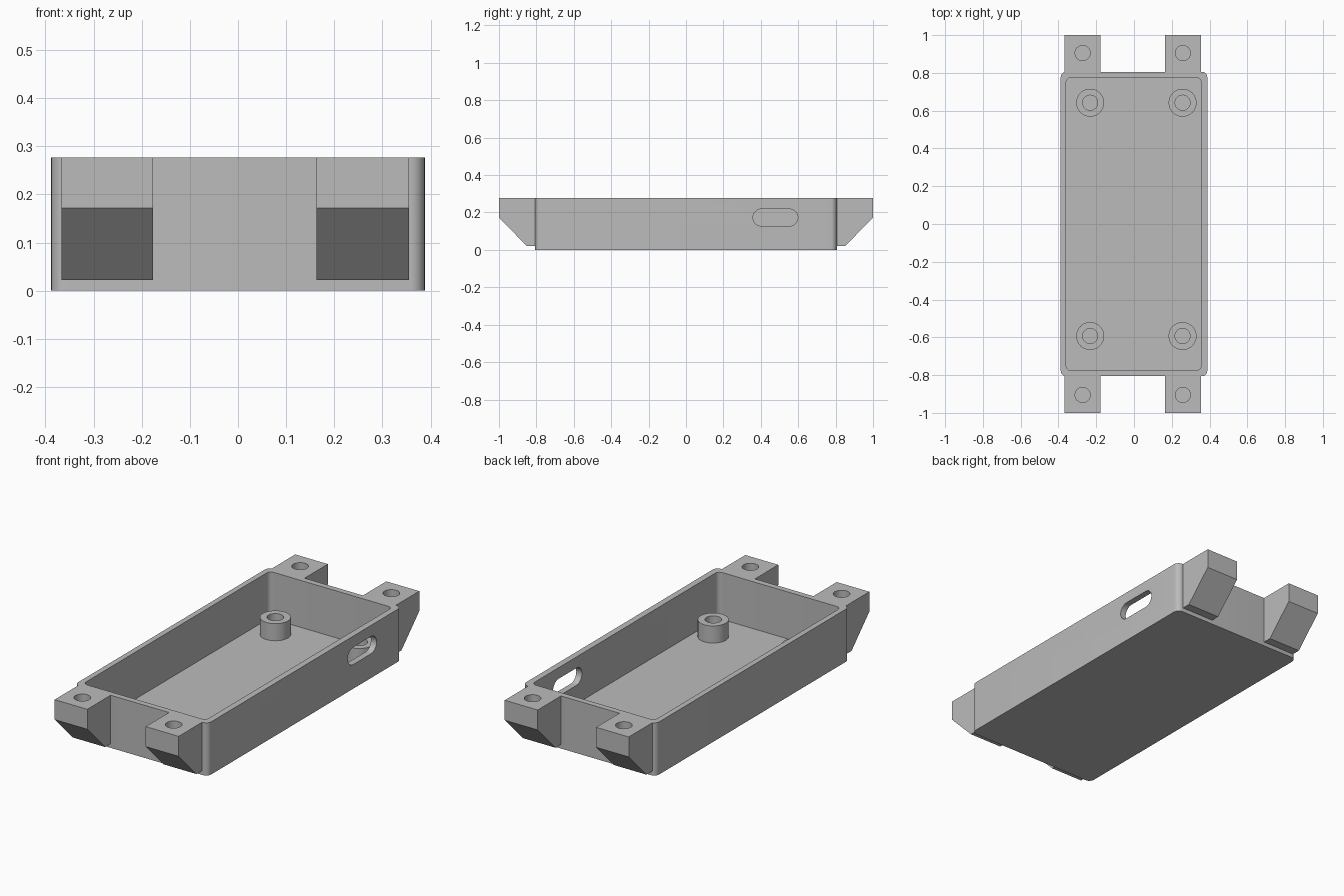
import bpy, bmesh, math
from mathutils import Vector

cube = bpy.data.objects.get("Cube")
if cube:
    bpy.data.objects.remove(cube, do_unlink=True)

GREY = (0.5, 0.5, 0.5, 1.0)
grey = bpy.data.materials.new("plain grey")
grey.use_nodes = True
grey.diffuse_color = GREY
grey.node_tree.nodes["Principled BSDF"].inputs["Base Color"].default_value = GREY

HEIGHT, FLOOR = 0.277, 0.03
HALF_X, HALF_Y, WALL = 0.388, 0.806, 0.031


def prism(name, outline, low, high, axis="z"):
    """Extrude an outline: (x, y) along z, or (y, z) along x."""
    bm = bmesh.new()
    verts = [bm.verts.new((a, b, low) if axis == "z" else (low, a, b)) for a, b in outline]
    face = bm.faces.new(verts)
    shift = Vector((0, 0, high - low)) if axis == "z" else Vector((high - low, 0, 0))
    ext = bmesh.ops.extrude_face_region(bm, geom=[face])
    moved = [g for g in ext["geom"] if isinstance(g, bmesh.types.BMVert)]
    bmesh.ops.translate(bm, verts=moved, vec=shift)
    bmesh.ops.recalc_face_normals(bm, faces=bm.faces)
    mesh = bpy.data.meshes.new(name)
    bm.to_mesh(mesh)
    bm.free()
    mesh.materials.append(grey)
    obj = bpy.data.objects.new(name, mesh)
    bpy.context.collection.objects.link(obj)
    return obj


def rounded(cx, cy, hx, hy, radius, steps=8):
    """Rounded rectangle outline; a slot or circle when the radius fills it."""
    points = []
    for quarter, (sx, sy) in enumerate([(1, 1), (-1, 1), (-1, -1), (1, -1)]):
        for i in range(steps + 1):
            angle = (quarter + i / steps) * math.pi / 2
            p = (cx + sx * (hx - radius) + radius * math.cos(angle),
                 cy + sy * (hy - radius) + radius * math.sin(angle))
            if not points or math.dist(p, points[-1]) > 1e-5:
                points.append(p)
    if math.dist(points[0], points[-1]) < 1e-5:
        points.pop()
    return points


def activate(obj):
    bpy.ops.object.select_all(action="DESELECT")
    obj.select_set(True)
    bpy.context.view_layer.objects.active = obj


def cut(obj, cutter):
    cutter.hide_render = True
    activate(obj)
    mod = obj.modifiers.new("cut", "BOOLEAN")
    mod.operation = "DIFFERENCE"
    mod.solver = "EXACT"
    mod.object = cutter
    bpy.ops.object.modifier_apply(modifier=mod.name)
    bpy.data.objects.remove(cutter, do_unlink=True)


def smooth(obj):
    activate(obj)
    bpy.ops.object.shade_smooth_by_angle(angle=math.radians(30))


# Open tray with rounded corners and a slot in the left wall
tray = prism("tray", rounded(0, 0, HALF_X, HALF_Y, 0.03), 0, HEIGHT)
cut(tray, prism("cavity_cutter",
                rounded(-0.002, 0, HALF_X - WALL, HALF_Y - WALL, 0.025), FLOOR, HEIGHT + 0.1))
cut(tray, prism("slot_cutter", rounded(0.478, 0.173, 0.12, 0.0455, 0.0455),
                HALF_X - 0.1, HALF_X + 0.1, axis="x"))
smooth(tray)

# Four chamfered mounting lugs with blind screw holes
for end, sy in (("front", -1), ("back", 1)):
    for side, x0, x1 in (("right", -0.367, -0.177), ("left", 0.163, 0.355)):
        profile = [(0.803, 0.022), (0.852, 0.022), (1.0, 0.172), (1.0, HEIGHT), (0.803, HEIGHT)]
        lug = prism(f"{end}_{side}_lug", [(sy * y, z) for y, z in profile], x0, x1, axis="x")
        hole = rounded((x0 + x1) / 2, sy * 0.905, 0.04, 0.04, 0.04)
        cut(lug, prism("lug_hole_cutter", hole, 0.13, HEIGHT + 0.1))
        smooth(lug)

# Four hollow standoffs on the floor
for end, y in (("front", -0.593), ("back", 0.642)):
    for side, x in (("right", -0.232), ("left", 0.257)):
        post = prism(f"{end}_{side}_standoff", rounded(x, y, 0.074, 0.074, 0.074),
                     FLOOR - 0.005, 0.12)
        cut(post, prism("post_hole_cutter", rounded(x, y, 0.04, 0.04, 0.04), 0, 0.2))
        smooth(post)
